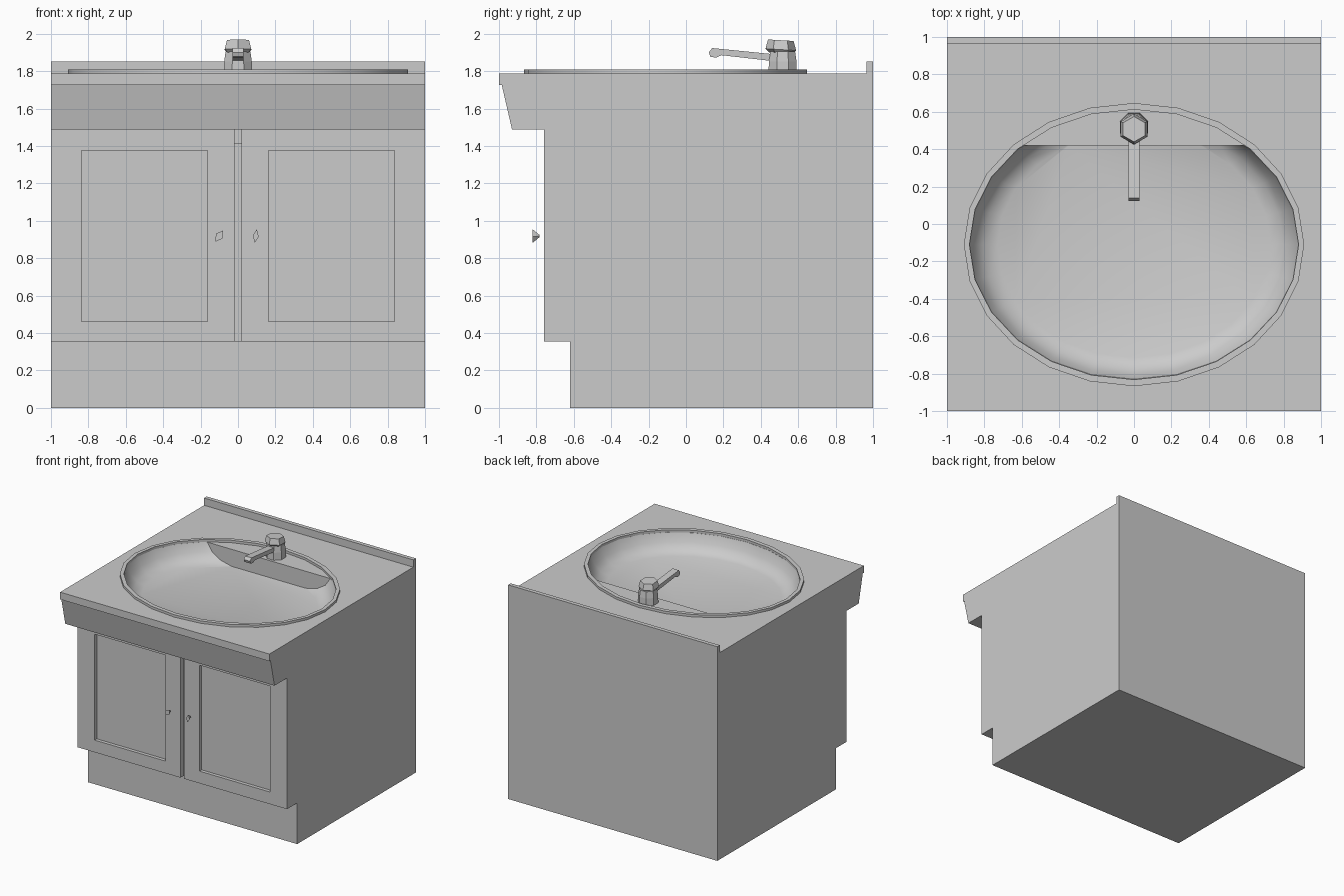
import bpy, bmesh, math
from mathutils import Matrix

if "Cube" in bpy.data.objects:
    bpy.data.objects.remove(bpy.data.objects["Cube"])

N = 24        # sides of the basin ellipse
BASIN_Y = -0.11


def finish(name, bm):
    bmesh.ops.recalc_face_normals(bm, faces=bm.faces)
    me = bpy.data.meshes.new(name)
    bm.to_mesh(me)
    bm.free()
    ob = bpy.data.objects.new(name, me)
    bpy.context.collection.objects.link(ob)
    return ob


def prism(name, pts, x0, x1):
    """Extrude a (y, z) profile along x."""
    bm = bmesh.new()
    f = bm.faces.new([bm.verts.new((x0, y, z)) for y, z in pts])
    ext = bmesh.ops.extrude_face_region(bm, geom=[f])
    verts = [v for v in ext["geom"] if isinstance(v, bmesh.types.BMVert)]
    bmesh.ops.translate(bm, verts=verts, vec=(x1 - x0, 0, 0))
    return finish(name, bm)


def box(name, x0, x1, y0, y1, z0, z1):
    return prism(name, [(y0, z0), (y1, z0), (y1, z1), (y0, z1)], x0, x1)


def loft(rings, cy, n, closed=False, turn=0.0):
    """Stack elliptical rings (rx, ry, z); closed joins last ring to first."""
    bm = bmesh.new()
    loops = []
    for rx, ry, z in rings:
        angles = [turn + 2 * math.pi * i / n for i in range(n)]
        loops.append([bm.verts.new((rx * math.cos(a), cy + ry * math.sin(a), z)) for a in angles])
    pairs = list(zip(loops, loops[1:]))
    if closed:
        pairs.append((loops[-1], loops[0]))
    else:
        bm.faces.new(loops[0])
        bm.faces.new(loops[-1])
    for a, b in pairs:
        for i in range(n):
            j = (i + 1) % n
            bm.faces.new((a[i], a[j], b[j], b[i]))
    return bm


def cut(ob, cutter):
    mod = ob.modifiers.new("cut", 'BOOLEAN')
    mod.operation = 'DIFFERENCE'
    mod.solver = 'EXACT'
    mod.object = cutter
    bpy.context.view_layer.objects.active = ob
    bpy.ops.object.modifier_apply(modifier=mod.name)
    bpy.data.objects.remove(cutter)


def smooth(ob, degrees):
    bpy.ops.object.select_all(action='DESELECT')
    ob.select_set(True)
    bpy.context.view_layer.objects.active = ob
    bpy.ops.object.shade_smooth_by_angle(angle=math.radians(degrees))


# Cabinet with toe kick, sloped apron, counter and backsplash
cabinet = prism("vanity_cabinet", [
    (-0.62, 0), (1, 0), (1, 1.85), (0.965, 1.85), (0.965, 1.787), (-1, 1.787),
    (-1, 1.725), (-0.985, 1.725), (-0.93, 1.487), (-0.76, 1.487),
    (-0.76, 0.355), (-0.62, 0.355)], -1, 1)

# Recessed door panels
for s in (-1, 1):
    xs = sorted((s * 0.163, s * 0.838))
    cut(cabinet, box("panel_cutter", xs[0], xs[1], -0.8, -0.73, 0.46, 1.375))

# Gap between the doors
cut(cabinet, box("gap_cutter", -0.018, 0.018, -0.8, -0.735, 0.3, 1.487))
cut(cabinet, box("gap_deep_cutter", -0.018, 0.018, -0.8, -0.72, 0.3, 1.41))

# Basin hollow: curved bowl with a flat wall at the back
bowl = loft([(0.73, 0.605, 1.64), (0.80, 0.655, 1.665), (0.85, 0.695, 1.715),
             (0.88, 0.72, 1.787), (0.88, 0.72, 1.83)], BASIN_Y, N)
res = bmesh.ops.bisect_plane(bowl, geom=bowl.verts[:] + bowl.edges[:] + bowl.faces[:],
                             plane_co=(0, 0.42, 0), plane_no=(0, 1, 0), clear_outer=True)
rim_edges = [e for e in res["geom_cut"] if isinstance(e, bmesh.types.BMEdge)]
bmesh.ops.contextual_create(bowl, geom=rim_edges)
cut(cabinet, finish("bowl_cutter", bowl))
smooth(cabinet, 32)

# Raised rim around the basin
rim = finish("basin_rim", loft([
    (0.91, 0.757, 1.78), (0.91, 0.757, 1.808), (0.88, 0.722, 1.808), (0.88, 0.722, 1.78)],
    BASIN_Y, N, closed=True))
smooth(rim, 32)

# Tap: body, tilted handle cap and spout
finish("tap_body", loft([(0.082, 0.082, 1.78), (0.08, 0.08, 1.85), (0.072, 0.072, 1.905)],
                        0.517, 8, turn=math.pi / 8))
cap = loft([(0.06, 0.06, 1.895), (0.082, 0.082, 1.915), (0.068, 0.068, 1.965)],
           0.507, 6, turn=math.pi / 6)
for v in cap.verts:
    v.co.z += 0.06 * (0.507 - v.co.y)
finish("tap_handle", cap)
prism("tap_spout", [(0.47, 1.89), (0.19, 1.918), (0.14, 1.923), (0.122, 1.9),
                    (0.13, 1.877), (0.16, 1.872), (0.19, 1.885), (0.47, 1.853)], -0.03, 0.03)

# Small faceted door knobs, wide end outward
for side, x, width, turn in (("left", -0.1, 0.022, 0.6), ("right", 0.095, 0.016, 0.15)):
    bm = bmesh.new()
    bmesh.ops.create_cone(bm, cap_ends=True, segments=4, radius1=1, radius2=0.2, depth=1)
    bmesh.ops.transform(bm, verts=bm.verts, matrix=(
        Matrix.Translation((x, -0.802, 0.918))
        @ Matrix.Rotation(turn, 4, 'Y')
        @ Matrix.Diagonal((width, 0.035, 0.036, 1))
        @ Matrix.Rotation(-math.pi / 2, 4, 'X')))
    finish(side + "_knob", bm)
